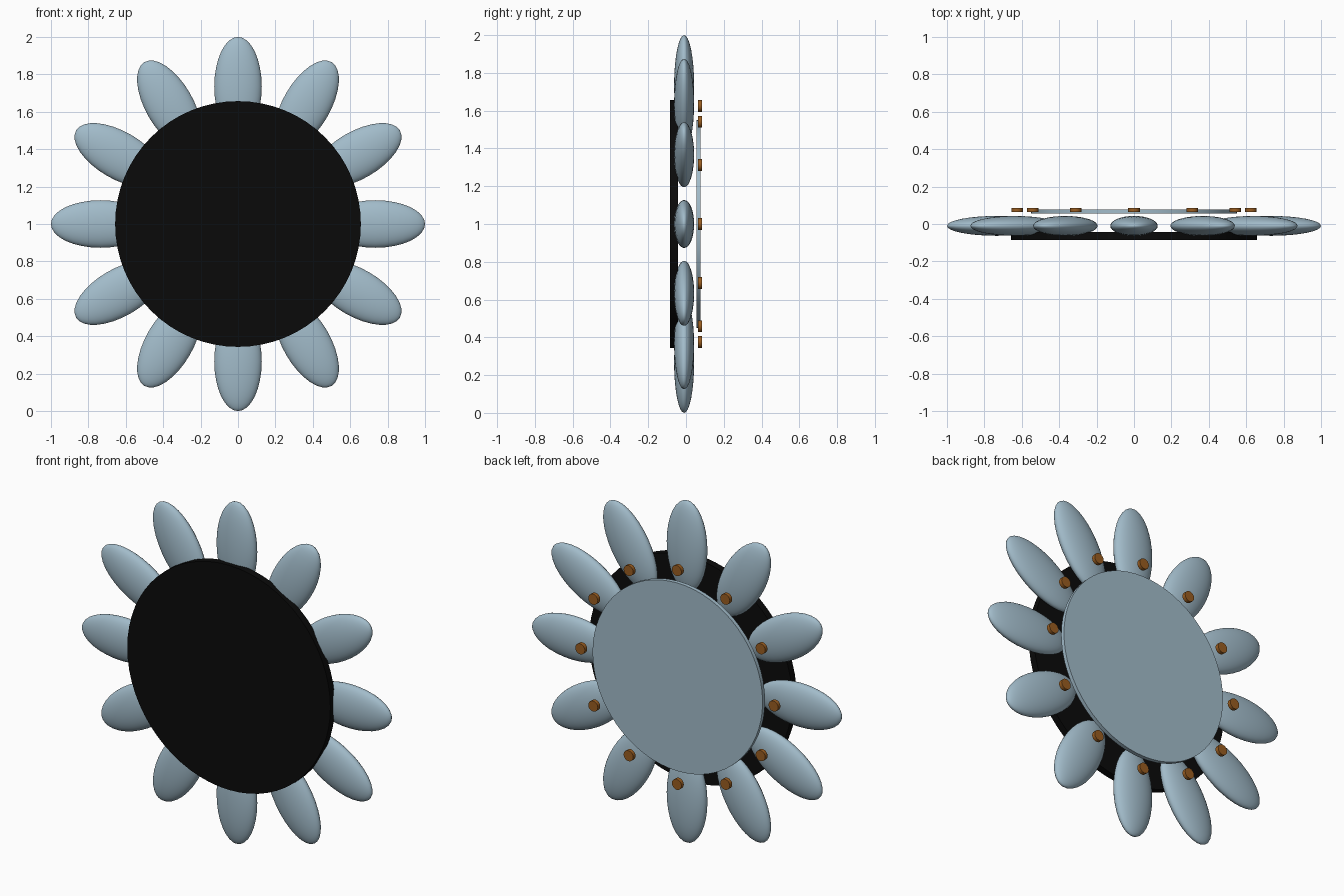
import bpy
from math import pi, sin, cos

cube = bpy.data.objects.get("Cube")
if cube:
    bpy.data.objects.remove(cube, do_unlink=True)


def material(name, rgb):
    m = bpy.data.materials.new(name)
    m.use_nodes = True
    m.diffuse_color = (*rgb, 1)
    m.node_tree.nodes["Principled BSDF"].inputs["Base Color"].default_value = (*rgb, 1)
    return m


BLACK = material("black", (0.003, 0.003, 0.003))
STEEL = material("pale_blue_grey", (0.36, 0.50, 0.59))
COPPER = material("copper_brown", (0.32, 0.11, 0.015))
COUNT = 12
CENTRE_Z = 1.0


def finish(name, mat):
    ob = bpy.context.object
    ob.name = name
    ob.data.materials.append(mat)
    bpy.ops.object.shade_smooth_by_angle(angle=pi / 6)
    return ob


def disc(name, mat, radius, front, back, x=0, z=CENTRE_Z, sides=64):
    """Upright disc facing along y, between two depths."""
    bpy.ops.mesh.primitive_cylinder_add(
        vertices=sides, radius=radius, depth=back - front,
        location=(x, (front + back) / 2, z), rotation=(pi / 2, 0, 0))
    return finish(name, mat)


# Front face and rear plate
disc("front_disc", BLACK, 0.657, -0.085, -0.043)
disc("back_plate", STEEL, 0.55, 0.055, 0.078)

# Ring of petals, each with a bolt behind it
for i in range(COUNT):
    a = 2 * pi * i / COUNT
    bpy.ops.mesh.primitive_uv_sphere_add(
        segments=32, ring_count=16, radius=1,
        location=(0.734 * sin(a), -0.01, CENTRE_Z + 0.734 * cos(a)),
        rotation=(0, a, 0))
    bpy.context.object.scale = (0.127, 0.053, 0.266)
    finish(f"petal_{i + 1}", STEEL)
    disc(f"bolt_{i + 1}", COPPER, 0.031, 0.064, 0.086,
         0.625 * sin(a), CENTRE_Z + 0.625 * cos(a), sides=16)
